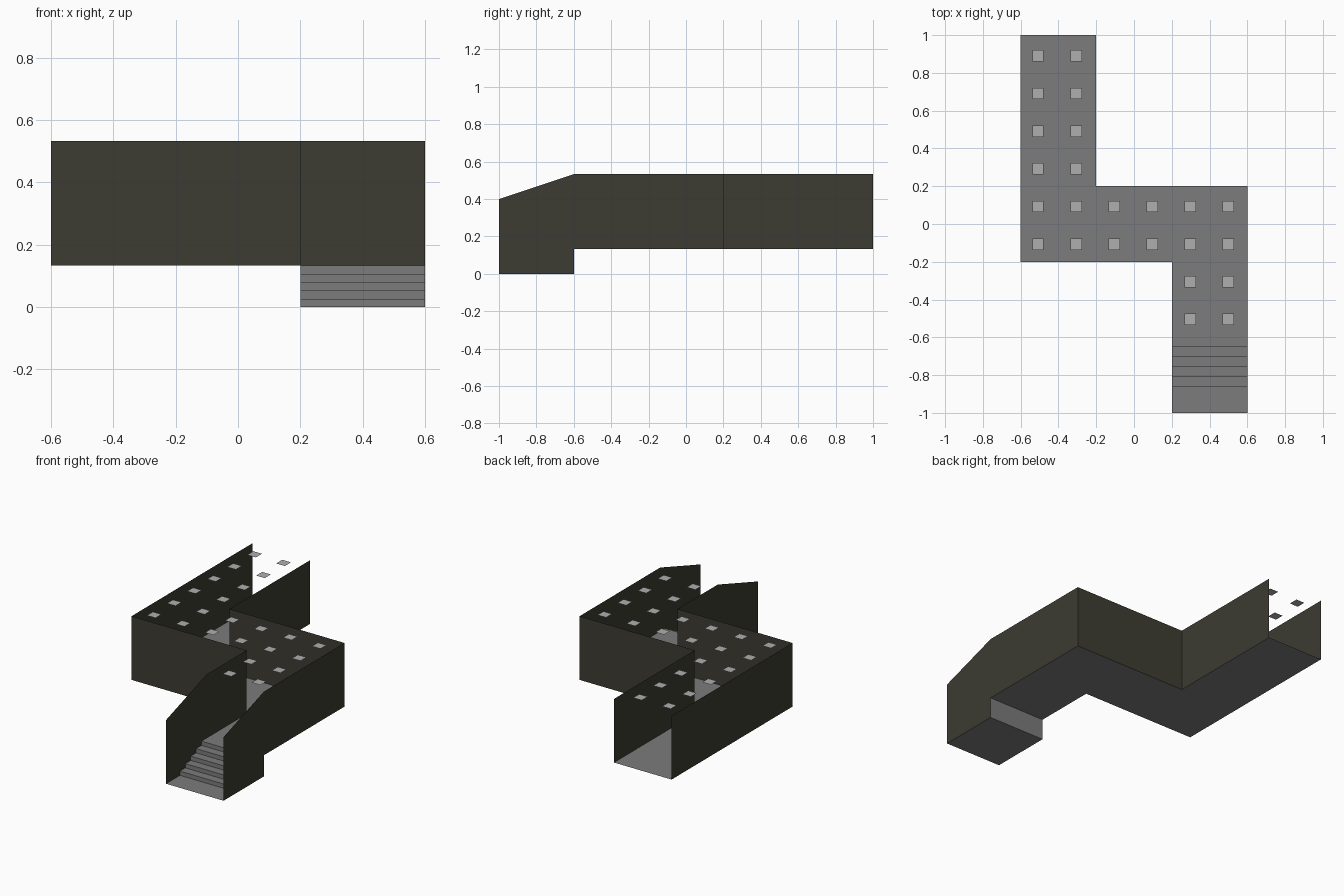
import bpy

if "Cube" in bpy.data.objects:
    bpy.data.objects.remove(bpy.data.objects["Cube"])

FLOOR_Z, TOP_Z = 0.133, 0.533


def material(name, rgb):
    m = bpy.data.materials.new(name)
    m.diffuse_color = (*rgb, 1)
    m.use_nodes = True
    m.node_tree.nodes["Principled BSDF"].inputs["Base Color"].default_value = m.diffuse_color
    return m


GREY = material("floor grey", (0.2, 0.2, 0.2))
DARK = material("dark wall", (0.047, 0.045, 0.032))
PALE = material("pale lamp", (0.43, 0.43, 0.43))


def sheet(name, verts, faces, mat):
    me = bpy.data.meshes.new(name)
    me.from_pydata(verts, [], faces)
    me.materials.append(mat)
    ob = bpy.data.objects.new(name, me)
    bpy.context.collection.objects.link(ob)
    return ob


def ribbon(name, profile, x0, x1, mat):
    """Sweep a (y, z) profile across x as a strip of quads."""
    verts = [(x, y, z) for y, z in profile for x in (x0, x1)]
    faces = [(2 * i, 2 * i + 1, 2 * i + 3, 2 * i + 2) for i in range(len(profile) - 1)]
    return sheet(name, verts, faces, mat)


def wall(name, path):
    """Raise an upright sheet along an (x, y) path."""
    verts = [(x, y, z) for x, y in path for z in (FLOOR_Z, TOP_Z)]
    faces = [(2 * i, 2 * i + 2, 2 * i + 3, 2 * i + 1) for i in range(len(path) - 1)]
    return sheet(name, verts, faces, DARK)


# Z-shaped corridor floor
outline = [(0.2, -0.6), (0.6, -0.6), (0.6, 0.2), (-0.2, 0.2),
           (-0.2, 1), (-0.6, 1), (-0.6, -0.2), (0.2, -0.2)]
sheet("corridor_floor", [(x, y, FLOOR_Z) for x, y in outline], [tuple(range(8))], GREY)

# Corridor walls, open at both ends
wall("right_wall", outline[1:5])
wall("left_wall", outline[5:8] + outline[:1])

# Entrance walls beside the stairs, with sloping tops
for name, x in (("entrance_wall_left", 0.2), ("entrance_wall_right", 0.6)):
    side = [(-1, 0), (-0.6, 0), (-0.6, TOP_Z), (-1, 0.4)]
    sheet(name, [(x, y, z) for y, z in side], [(0, 1, 2, 3)], DARK)

# Stairs: landing, five risers, then the back and underside
steps = 5
profile = [(-1, 0)]
for i in range(steps):
    y = -0.862 + 0.0535 * i
    profile += [(y, FLOOR_Z * i / steps), (y, FLOOR_Z * (i + 1) / steps)]
profile.append((-0.6, FLOOR_Z))
ribbon("stairs", profile, 0.2, 0.6, GREY)
ribbon("stair_base", [(-0.6, FLOOR_Z), (-0.6, 0), (-0.862, 0)], 0.2, 0.6, GREY)

# Square ceiling lamps hanging level with the wall tops
cols = [-0.508 + 0.2015 * i for i in range(6)]
rows = [-0.505 + 0.1993 * i for i in range(8)]
verts, faces = [], []
h = 0.03
for j, y in enumerate(rows):
    used = cols[4:] if j < 2 else cols if j < 4 else cols[:2]
    for x in used:
        n = len(verts)
        verts += [(x - h, y - h, 0.53), (x + h, y - h, 0.53),
                  (x + h, y + h, 0.53), (x - h, y + h, 0.53)]
        faces.append((n, n + 1, n + 2, n + 3))
sheet("ceiling_lamps", verts, faces, PALE)
